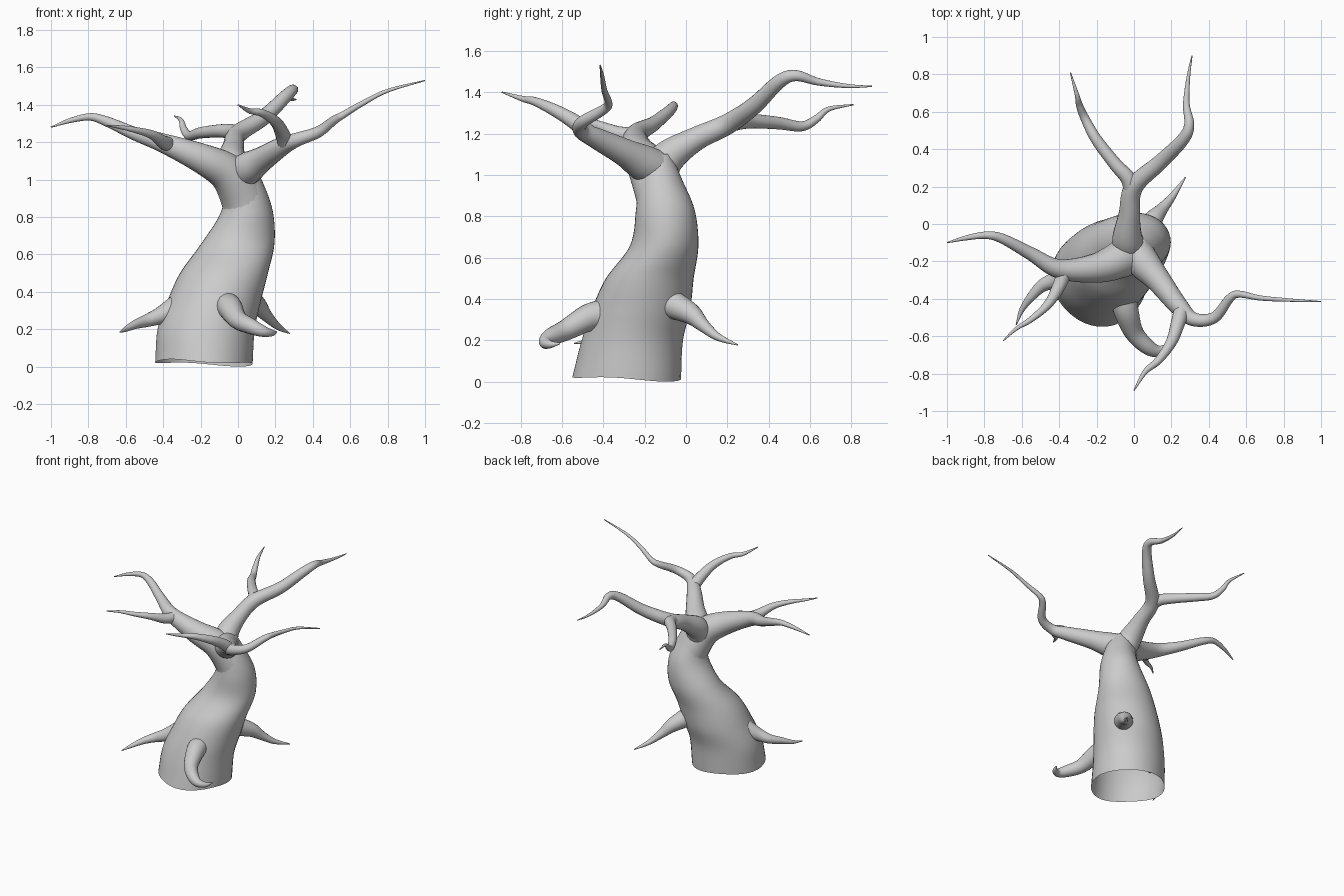
import bpy, bmesh, math
from mathutils import Vector


def spline(pts, steps):
    """Catmull-Rom through points of any dimension."""
    p = [Vector(q) for q in pts]
    p = [2 * p[0] - p[1]] + p + [2 * p[-1] - p[-2]]
    out = []
    for i in range(1, len(p) - 2):
        a, b, c, d = p[i - 1:i + 3]
        for s in range(steps):
            t = s / steps
            out.append(0.5 * (2 * b + (c - a) * t + (2 * a - 5 * b + 4 * c - d) * t * t
                              + (3 * b - a - 3 * c + d) * t ** 3))
    return out + [p[-2]]


def skin(name, rings, cap_start):
    """Bridge rings of coordinates into a smooth surface."""
    bm = bmesh.new()
    vr = [[bm.verts.new(co) for co in r] for r in rings]
    n = len(vr[0])
    for a, b in zip(vr, vr[1:]):
        for i in range(n):
            j = (i + 1) % n
            bm.faces.new((a[i], a[j], b[j], b[i]))
    bm.faces.new(vr[-1])
    if cap_start:
        bm.faces.new(vr[0][::-1])
    bmesh.ops.recalc_face_normals(bm, faces=bm.faces)
    me = bpy.data.meshes.new(name)
    bm.to_mesh(me)
    bm.free()
    for f in me.polygons:
        f.use_smooth = True
    ob = bpy.data.objects.new(name, me)
    bpy.context.collection.objects.link(ob)
    return ob


def limb(name, pts, n=20):
    """Tapered tube through (x, y, z, radius) points."""
    path = spline(pts, 7)
    pos = [q.xyz for q in path]
    side = None
    rings = []
    for i, q in enumerate(path):
        tan = (pos[min(i + 1, len(pos) - 1)] - pos[max(i - 1, 0)]).normalized()
        if side is None:
            side = tan.orthogonal()
        side = (side - tan * side.dot(tan)).normalized()
        up = tan.cross(side)
        r = max(q.w, 0.002)
        rings.append([pos[i] + r * (math.cos(k * math.tau / n) * side
                                    + math.sin(k * math.tau / n) * up) for k in range(n)])
    return skin(name, rings, True)


# Trunk: horizontal sections (x, y, z, rx, ry), open and slightly wavy at the bottom
trunk = [(-.19, -.295, .02, .26, .262), (-.175, -.265, .2, .26, .245),
         (-.13, -.22, .35, .25, .238), (-.075, -.175, .5, .235, .212),
         (.0, -.105, .66, .195, .165), (.048, -.1, .83, .138, .142),
         (.03, -.125, .98, .105, .105), (.0, -.14, 1.1, .07, .07)]
N = 40
sections = []
for i, (x, y, z, rx, ry) in enumerate(spline(trunk, 7)):
    ring = []
    for k in range(N):
        a = k * math.tau / N
        low = max(0, 1 - i / 7)
        wave = low * (.013 * math.cos(a - .8) + .007 * math.cos(3 * a - 2.4))
        lean = .022 * math.cos(a - .8) ** 3 * max(0, 1 - i / 21)
        ring.append((x + (rx + lean) * math.cos(a), y + (ry + lean) * math.sin(a), z - wave))
    sections.append(ring)
skin("trunk", sections, False)

# Left branch, flowing out of the trunk, and its fork
limb("left_branch", [(.05, -.1, .8, .128), (.025, -.125, .91, .122), (-.055, -.18, 1.035, .104),
                     (-.2, -.235, 1.115, .08),
                     (-.4, -.24, 1.195, .052), (-.55, -.16, 1.245, .036), (-.7, -.08, 1.31, .027),
                     (-.79, -.06, 1.335, .02), (-.9, -.075, 1.315, .013), (-1, -.1, 1.28, .003)])
limb("left_branch_fork", [(-.37, -.25, 1.19, .04), (-.4, -.33, 1.2, .036), (-.46, -.43, 1.24, .024),
                          (-.55, -.51, 1.265, .016), (-.63, -.56, 1.28, .01), (-.7, -.625, 1.29, .003)])

# Right branch and its fork
limb("right_branch", [(.01, -.15, 1.03, .092), (.06, -.22, 1.065, .086), (.13, -.3, 1.11, .067),
                      (.24, -.44, 1.18, .05), (.32, -.51, 1.215, .037), (.43, -.5, 1.255, .03),
                      (.51, -.4, 1.315, .024), (.56, -.375, 1.345, .019), (.67, -.395, 1.41, .014),
                      (.8, -.405, 1.475, .01), (1, -.415, 1.53, .003)])
limb("right_branch_fork", [(.26, -.45, 1.18, .045), (.235, -.53, 1.25, .038), (.2, -.63, 1.31, .03),
                           (.13, -.73, 1.355, .021), (.06, -.79, 1.368, .014), (0, -.89, 1.4, .003)])

# Back branch and its fork
limb("back_branch", [(-.01, -.14, 1.0, .095), (-.035, -.08, 1.09, .082), (-.025, .05, 1.175, .058),
                     (0, .2, 1.245, .05), (.14, .33, 1.335, .042), (.26, .45, 1.45, .034),
                     (.295, .53, 1.48, .027), (.28, .64, 1.45, .018), (.29, .78, 1.43, .01),
                     (.31, .9, 1.428, .003)])
limb("back_branch_fork", [(-.01, .15, 1.23, .042), (-.03, .24, 1.255, .041), (-.1, .32, 1.26, .035),
                          (-.2, .45, 1.25, .03), (-.26, .56, 1.235, .024), (-.29, .63, 1.27, .019),
                          (-.305, .69, 1.318, .012), (-.34, .81, 1.34, .003)])

# Roots
limb("left_root", [(-.33, -.26, .31, .07), (-.42, -.3, .27, .046), (-.49, -.33, .245, .034),
                   (-.55, -.39, .225, .024), (-.6, -.46, .2, .014), (-.63, -.54, .185, .003)])
limb("front_root", [(-.06, -.38, .33, .072), (-.04, -.47, .31, .066), (0, -.58, .25, .051),
                    (.07, -.655, .215, .042), (.13, -.68, .19, .031), (.18, -.655, .18, .018),
                    (.205, -.61, .185, .004)])
limb("back_root", [(.03, -.08, .38, .072), (.1, .02, .33, .052), (.15, .08, .275, .033),
                   (.2, .14, .225, .021), (.235, .19, .2, .013), (.275, .25, .178, .003)])
